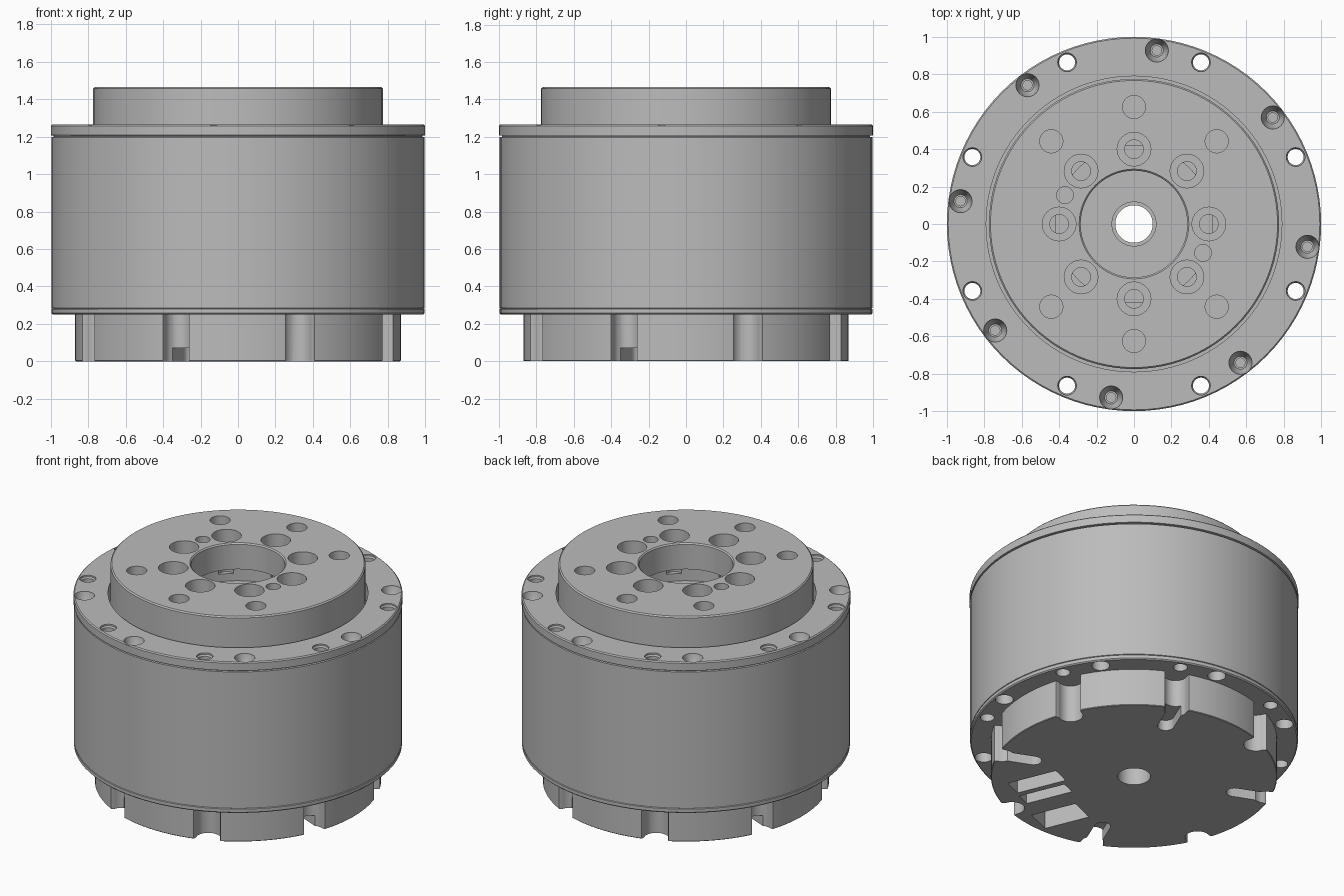
import bpy, bmesh
from math import sin, cos, pi, radians
from mathutils import Matrix, Vector

old = bpy.data.objects.get("Cube")
if old:
    bpy.data.objects.remove(old)

GREY = (0.50, 0.50, 0.50, 1)
mat = bpy.data.materials.new("machined grey")
mat.use_nodes = True
mat.diffuse_color = GREY
mat.node_tree.nodes["Principled BSDF"].inputs["Base Color"].default_value = GREY


def lathe(bm, profile, x=0, y=0, steps=96, ring=False):
    """Spin an (r, z) profile around a vertical axis at x, y."""
    verts = [bm.verts.new((x + r, y, z)) for r, z in profile]
    pairs = list(zip(verts, verts[1:]))
    if ring:
        pairs.append((verts[-1], verts[0]))
    edges = [bm.edges.new(p) for p in pairs]
    bmesh.ops.spin(bm, geom=verts + edges, cent=(x, y, 0), axis=(0, 0, 1),
                   angle=2 * pi, steps=steps, use_merge=True)


def drill(bm, radius, angle, steps_down, segs=24):
    """Stepped hole; steps_down lists (r, z) from top to bottom."""
    a = radians(angle)
    profile = [(0, steps_down[0][1])] + steps_down + [(0, steps_down[-1][1])]
    lathe(bm, profile, radius * cos(a), radius * sin(a), segs)


def prism(bm, outline, angle, z0, z1):
    """Extrude a flat outline whose x axis points outward at the given angle."""
    rot = Matrix.Rotation(radians(angle), 3, "Z")
    face = bm.faces.new([bm.verts.new(rot @ Vector((u, v, z0))) for u, v in outline])
    up = bmesh.ops.extrude_face_region(bm, geom=[face])["geom"]
    top = [v for v in up if isinstance(v, bmesh.types.BMVert)]
    bmesh.ops.translate(bm, verts=top, vec=(0, 0, z1 - z0))


def u_slot(inner, half, flare=0):
    """Round-ended slot, open outward, with an optional flared mouth."""
    c = inner + half
    arc = [(c - half * cos(t * pi / 12), half * sin(t * pi / 12)) for t in range(-6, 7)]
    return arc + [(0.845, half), (0.88, half + flare), (1.1, half + flare),
                  (1.1, -half - flare), (0.88, -half - flare), (0.845, -half)]


def make_object(name, bm):
    bmesh.ops.remove_doubles(bm, verts=bm.verts, dist=1e-5)
    bmesh.ops.recalc_face_normals(bm, faces=bm.faces)
    mesh = bpy.data.meshes.new(name)
    bm.to_mesh(mesh)
    bm.free()
    ob = bpy.data.objects.new(name, mesh)
    bpy.context.collection.objects.link(ob)
    return ob


def finish(name, bm, cut):
    """Subtract the cutter, bake the result and shade it."""
    ob = make_object(name, bm)
    ob.data.materials.append(mat)
    cutter = make_object(name + "_cutter", cut)
    cutter.hide_render = True
    mod = ob.modifiers.new("cut", "BOOLEAN")
    mod.operation = "DIFFERENCE"
    mod.object = cutter
    mod.solver = "EXACT"
    mod.use_self = True
    graph = bpy.context.evaluated_depsgraph_get()
    baked = bpy.data.meshes.new_from_object(ob.evaluated_get(graph))
    ob.modifiers.clear()
    ob.data = baked
    bpy.data.objects.remove(cutter)
    bpy.ops.object.select_all(action="DESELECT")
    ob.select_set(True)
    bpy.context.view_layer.objects.active = ob
    bpy.ops.object.shade_smooth_by_angle(angle=radians(30))


# housing with seams, flange, hub recess and raised centre collar
body, cut = bmesh.new(), bmesh.new()
lathe(body, [(0.1, 0.25), (0.99, 0.25), (0.997, 0.257), (0.997, 0.278), (0.991, 0.281),
             (0.997, 0.284), (0.997, 1.198), (0.985, 1.2), (0.985, 1.206), (1, 1.208),
             (1, 1.258), (0.993, 1.265), (0.79, 1.265), (0.79, 1.15), (0.12, 1.15),
             (0.12, 1.2), (0.1, 1.2)], ring=True)
for k in range(8):
    # through holes
    drill(cut, 0.935, 22.5 + 45 * k, [(0.05, 1.3), (0.05, 1.255), (0.043, 1.245),
                                      (0.043, 0.2)])
    # screw seats on the top and counterbores underneath
    drill(cut, 0.935, 37.5 + 45 * k, [(0.062, 1.3), (0.062, 1.26), (0.035, 1.2),
                                      (0.025, 1.2), (0.025, 1.13)])
    drill(cut, 0.935, 37.5 + 45 * k, [(0.055, 0.32), (0.055, 0.2)])
finish("housing", body, cut)

# output hub with its bolt circles
hub, cut = bmesh.new(), bmesh.new()
lathe(hub, [(0.42, 1.14), (0.775, 1.14), (0.775, 1.457), (0.767, 1.465), (0.293, 1.465),
            (0.285, 1.457), (0.285, 1.29), (0.42, 1.29)], ring=True)
for k in range(8):
    drill(cut, 0.4, 45 * k, [(0.09, 1.5), (0.09, 1.36), (0.05, 1.36), (0.05, 1.2)], 32)
    if k % 4:
        drill(cut, 0.625, 45 * k, [(0.062, 1.5), (0.062, 1.3)])
for angle in (157.3, 337.3):
    drill(cut, 0.4, angle, [(0.045, 1.5), (0.045, 1.37)])
finish("output_hub", hub, cut)

# notched base with narrow cable slots and connector pockets
base, cut = bmesh.new(), bmesh.new()
lathe(base, [(0.1, 0), (0.866, 0), (0.87, 0.004), (0.87, 0.26), (0.1, 0.26)], ring=True)
for k in range(4):
    prism(cut, u_slot(0.77, 0.07, 0.01), 67.5 + 90 * k, -0.1, 0.35)
    prism(cut, u_slot(0.59, 0.05), 67.5 + 90 * k, -0.12, 0.07)
    prism(cut, u_slot(0.76, 0.075, 0.015), 22.5 + 90 * k, -0.1, 0.35)
for inner, outer, right, left in ((0.39, 0.72, 0.15, 0.28), (0.42, 0.73, 0.01, 0.11),
                                  (0.47, 0.77, -0.31, -0.13)):
    prism(cut, [(inner, right), (outer, right), (outer, left), (inner, left)],
          -67.5, -0.1, 0.2)
finish("base", base, cut)

# detail plates on the floor inside the hub bore
plate = bmesh.new()
prism(plate, [(0.13, -0.06), (0.27, -0.1), (0.28, 0), (0.26, 0.12), (0.18, 0.02)],
      180, 1.148, 1.158)
finish("bore_plate", plate, bmesh.new())
